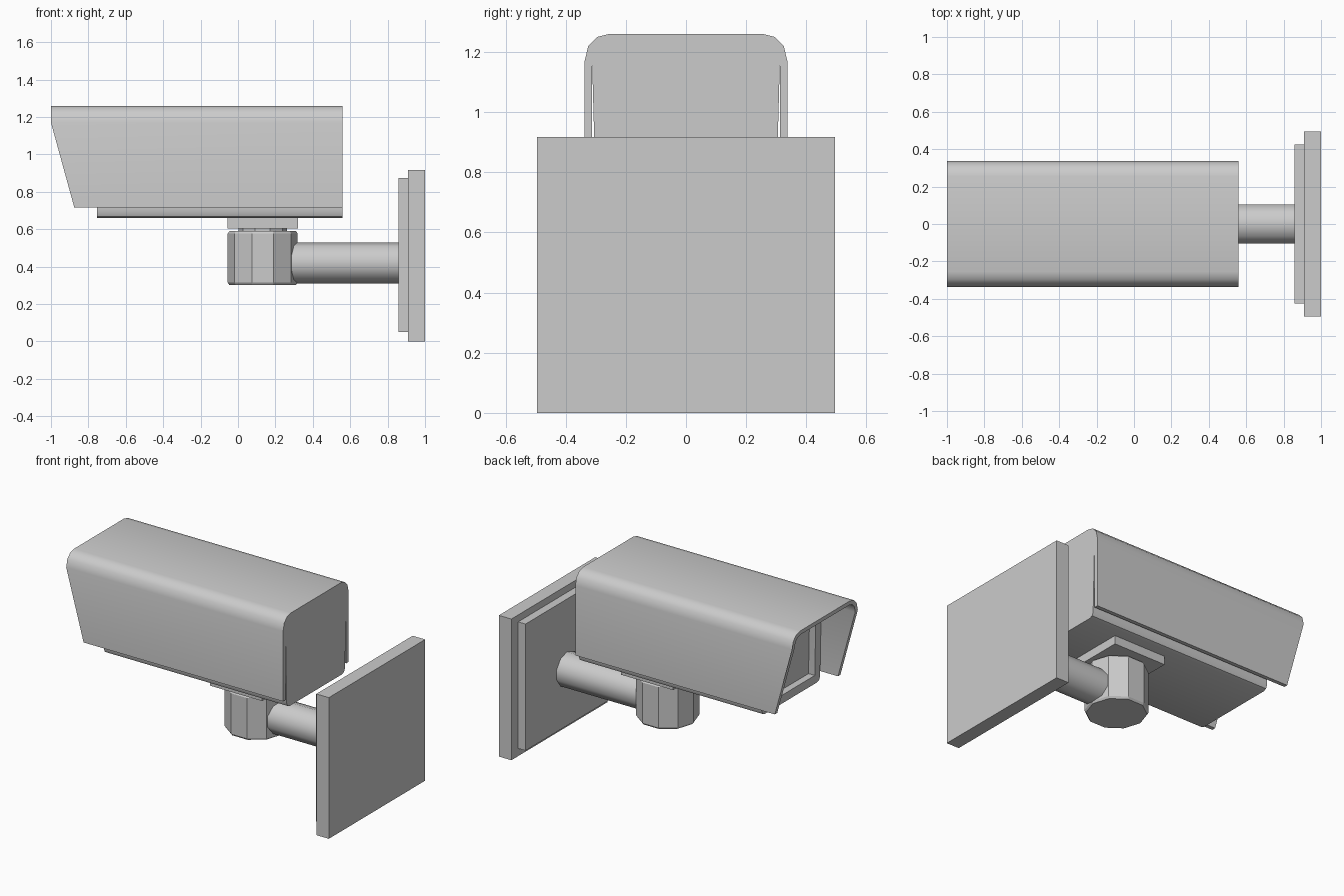
import bpy, bmesh, math

old = bpy.data.objects.get("Cube")
if old:
    bpy.data.objects.remove(old, do_unlink=True)

grey = bpy.data.materials.new("plain grey")
grey.use_nodes = True
GREY = (0.6, 0.6, 0.6, 1)
grey.diffuse_color = GREY
grey.node_tree.nodes["Principled BSDF"].inputs["Base Color"].default_value = GREY


def finish(bm, name, smooth=None):
    bmesh.ops.recalc_face_normals(bm, faces=bm.faces)
    mesh = bpy.data.meshes.new(name)
    bm.to_mesh(mesh)
    bm.free()
    ob = bpy.data.objects.new(name, mesh)
    bpy.context.collection.objects.link(ob)
    mesh.materials.append(grey)
    if smooth:
        bpy.ops.object.select_all(action='DESELECT')
        ob.select_set(True)
        bpy.context.view_layer.objects.active = ob
        bpy.ops.object.shade_smooth_by_angle(angle=math.radians(smooth))
    return ob


def box(name, lo, hi):
    bm = bmesh.new()
    bmesh.ops.create_cube(bm, size=1)
    for v in bm.verts:
        v.co = [(a + b) / 2 + c * (b - a) for a, b, c in zip(lo, hi, v.co)]
    return finish(bm, name)


def prism(profile, x_front, x_back):
    """Extrude a (y, z) outline along x; x_front is a function of z."""
    bm = bmesh.new()
    a = [bm.verts.new((x_front(z), y, z)) for y, z in profile]
    b = [bm.verts.new((x_back, y, z)) for y, z in profile]
    n = len(profile)
    front = bm.faces.new(a)
    bm.faces.new(b[::-1])
    for i in range(n):
        j = (i + 1) % n
        bm.faces.new((a[i], b[i], b[j], a[j]))
    return bm, front


def mirrored(half):
    return half + [(-y, z) for y, z in reversed(half)]


def decagon(name, stations, place, turn=0, smooth=None):
    """Ten-sided rod through (position, radius) stations."""
    bm = bmesh.new()
    rings = [[bm.verts.new(place(t, r * math.cos(turn + i * math.pi / 5),
                                 r * math.sin(turn + i * math.pi / 5)))
              for i in range(10)] for t, r in stations]
    for a, b in zip(rings, rings[1:]):
        for i in range(10):
            j = (i + 1) % 10
            bm.faces.new((a[i], a[j], b[j], b[i]))
    bm.faces.new(rings[0])
    bm.faces.new(rings[-1])
    return finish(bm, name, smooth)


# Sun hood: open-bottomed shell with a raked front edge
outer = mirrored([(-0.337, 0.715), (-0.337, 1.17), (-0.325, 1.22),
                  (-0.295, 1.25), (-0.255, 1.26)])
inner = mirrored([(-0.312, 0.715), (-0.312, 1.165), (-0.302, 1.205),
                  (-0.28, 1.227), (-0.248, 1.235)])
hood_bm, _ = prism(outer + inner[::-1],
                   lambda z: -1 + max(0, 1.17 - z) * 0.275, 0.56)
finish(hood_bm, "sun_hood", 35)

# Camera housing with a recessed window at the front
body = mirrored([(-0.27, 0.66), (-0.29, 0.668), (-0.3, 0.69), (-0.312, 0.716),
                 (-0.312, 1.165), (-0.302, 1.205), (-0.28, 1.227), (-0.248, 1.235)])
body[3] = (-0.3, 0.72)
body[12] = (0.3, 0.72)
body_bm, front = prism(body, lambda z: -0.755, 0.56)
body_bm.normal_update()
bmesh.ops.recalc_face_normals(body_bm, faces=body_bm.faces)
bmesh.ops.inset_region(body_bm, faces=[front], thickness=0.055)
walls = bmesh.ops.extrude_face_region(body_bm, geom=[front])["geom"]
for v in [g for g in walls if isinstance(g, bmesh.types.BMVert)]:
    v.co.x += 0.045
if front.is_valid:
    bmesh.ops.delete(body_bm, geom=[front], context='FACES_ONLY')
finish(body_bm, "camera_housing", 30)

# Swivel mount below the housing
box("mount_plate", (-0.055, -0.21, 0.605), (0.32, 0.21, 0.66))
upright = lambda t, a, b: (0.132 + a, b, t)
decagon("swivel_neck", [(0.57, 0.13), (0.61, 0.13)], upright)
decagon("swivel_post", [(0.302, 0.178), (0.315, 0.187), (0.577, 0.187), (0.59, 0.178)],
        upright)

# Arm to the wall
decagon("wall_arm", [(0.2, 0.11), (0.87, 0.11)],
        lambda t, a, b: (t, a, 0.42 + b), math.pi / 10, 40)

# Wall plates
box("inner_wall_plate", (0.857, -0.425, 0.05), (0.91, 0.425, 0.873))
box("outer_wall_plate", (0.91, -0.495, 0), (1, 0.495, 0.918))
